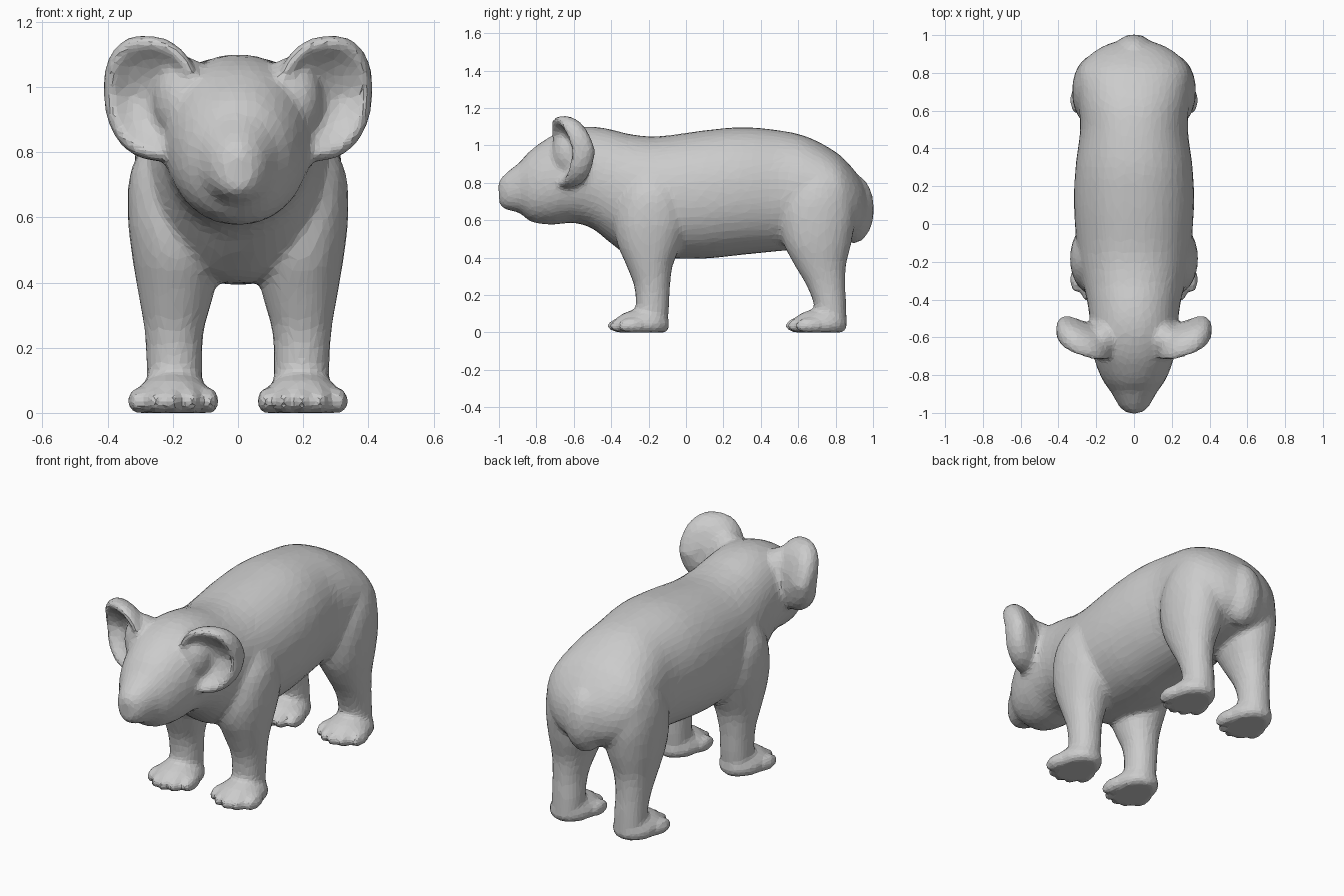
import bpy, bmesh, math

if "Cube" in bpy.data.objects:
    bpy.data.objects.remove(bpy.data.objects["Cube"])

parts = []


def spline(rows, steps):
    """Catmull-Rom interpolation through rows of numbers."""
    out = []
    for i in range(len(rows) - 1):
        a, b = rows[max(i - 1, 0)], rows[i]
        c, d = rows[i + 1], rows[min(i + 2, len(rows) - 1)]
        for s in range(steps):
            t = s / steps
            out.append([0.5 * (2 * q + (r - p) * t + (2 * p - 5 * q + 4 * r - u) * t * t
                               + (3 * q - p - 3 * r + u) * t ** 3)
                        for p, q, r, u in zip(a, b, c, d)])
    return out + [list(rows[-1])]


def skin(name, rings):
    """Closed surface over a stack of equal rings."""
    bm = bmesh.new()
    loops = [[bm.verts.new(p) for p in ring] for ring in rings]
    n = len(loops[0])
    for a, b in zip(loops, loops[1:]):
        for i in range(n):
            j = (i + 1) % n
            bm.faces.new((a[i], a[j], b[j], b[i]))
    bm.faces.new(loops[0])
    bm.faces.new(loops[-1])
    bmesh.ops.recalc_face_normals(bm, faces=bm.faces)
    me = bpy.data.meshes.new(name)
    bm.to_mesh(me)
    bm.free()
    ob = bpy.data.objects.new(name, me)
    bpy.context.collection.objects.link(ob)
    parts.append(ob)


def oval(n=32, e=2.0):
    """Unit superellipse points."""
    pts = []
    for k in range(n):
        a = 2 * math.pi * k / n
        c, s = math.cos(a), math.sin(a)
        pts.append((math.copysign(abs(c) ** (2 / e), c), math.copysign(abs(s) ** (2 / e), s)))
    return pts


def blob(name, c, r):
    """Ellipsoid, flattened where it meets the ground."""
    rings = []
    for k in range(1, 16):
        a = math.pi * k / 16
        rings.append([(c[0] + r[0] * math.sin(a) * u, c[1] - r[1] * math.cos(a),
                       max(0.0, c[2] + r[2] * math.sin(a) * v)) for u, v in oval(20)])
    skin(name, rings)


# Head and trunk: y, bottom z, top z, half width
trunk = [(-1.0, .69, .81, .035), (-.97, .66, .845, .075), (-.89, .638, .91, .122),
         (-.84, .598, .965, .158), (-.78, .58, 1.012, .188), (-.7, .577, 1.06, .214),
         (-.6, .585, 1.093, .23), (-.5, .555, 1.1, .235), (-.4, .475, 1.085, .25),
         (-.3, .41, 1.06, .275), (-.15, .395, 1.048, .3), (.1, .395, 1.08, .318),
         (.3, .415, 1.097, .31), (.5, .435, 1.08, .285), (.65, .45, 1.045, .295),
         (.8, .48, .965, .3), (.88, .51, .89, .25), (.94, .55, .81, .165), (.97, .6, .75, .08)]
skin("trunk", [[(w * u, y, (t + b) / 2 + (t - b) / 2 * v) for u, v in oval(40, 2.15)]
               for y, b, t, w in spline(trunk, 4)])

# Nose and stubby tail
blob("nose", (0, -.965, .775), (.045, .042, .055))
blob("tail", (0, .895, .66), (.115, .11, .185))

# Legs: z, front/rear y limits, inner/outer x limits
front_leg = [(.04, -.28, -.1, .11, .28), (.14, -.268, -.09, .11, .28),
             (.25, -.278, -.085, .105, .287), (.36, -.32, -.07, .075, .305),
             (.48, -.37, -.02, .05, .325), (.6, -.38, .01, .06, .338),
             (.74, -.35, -.01, .06, .33), (.86, -.28, -.08, .08, .27)]
hind_leg = [(.04, .68, .86, .11, .28), (.14, .685, .857, .11, .28),
            (.25, .645, .852, .11, .285), (.36, .58, .856, .085, .3),
            (.48, .52, .885, .045, .32), (.62, .5, .905, .035, .328),
            (.74, .53, .89, .03, .318), (.84, .6, .84, .04, .28), (.92, .67, .77, .08, .2)]
for side, s in (("left", 1), ("right", -1)):
    for pos, rows, fy in (("front", front_leg, -.25), ("hind", hind_leg, .7)):
        skin(f"{side}_{pos}_leg",
             [[(s * ((x0 + x1) / 2 + (x1 - x0) / 2 * u), (y0 + y1) / 2 + (y1 - y0) / 2 * v, z)
               for u, v in oval(28, 2.1)] for z, y0, y1, x0, x1 in spline(rows, 4)])
        # Paw with five splayed toes
        blob(f"{side}_{pos}_paw", (s * .198, fy + .015, .042), (.12, .148, .082))
        for k in range(-2, 3):
            blob(f"{side}_{pos}_toe", (s * (.198 + k * .055), fy - .1 + .014 * k * k, .036),
                 (.03, .072, .042))

    # Ear: shallow cupped dish, given as outline scale and depth from back to hollow
    cup = [(.3, -.51), (.7, -.52), (.93, -.55), (1.02, -.6), (.96, -.645), (.83, -.65),
           (.66, -.625), (.35, -.6), (.05, -.6)]
    rings = []
    for k, d in spline(cup, 3):
        ring = []
        for u, v in oval(32, 2.3):
            dx, dz = .148 * k * u, .19 * k * v
            lean = -.3 * dz if dz > 0 else .12 * dz
            ring.append((s * (.262 + dx + .05 * dz), d + .33 * dx + lean, .965 + dz + .08 * dx))
        rings.append(ring)
    skin(f"{side}_ear", rings)
    # Root that carries the ear into the skull
    blob(f"{side}_ear_root", (s * .165, -.615, .96), (.095, .1, .135))

# Fuse all parts into one continuous faceted skin
bpy.ops.object.select_all(action='DESELECT')
for ob in parts:
    ob.select_set(True)
bpy.context.view_layer.objects.active = parts[0]
bpy.ops.object.join()
body = bpy.context.view_layer.objects.active
body.name = "animal_body"
m = body.modifiers.new("fuse", 'REMESH')
m.mode = 'VOXEL'
m.voxel_size = .014
m = body.modifiers.new("soften", 'SMOOTH')
m.factor = .5
m.iterations = 9
m = body.modifiers.new("facets", 'DECIMATE')
m.ratio = .13
for name in ("fuse", "soften", "facets"):
    bpy.ops.object.modifier_apply(modifier=name)
bpy.ops.object.shade_flat()
low = min(v.co.z for v in body.data.vertices)
for v in body.data.vertices:
    v.co.z -= low
